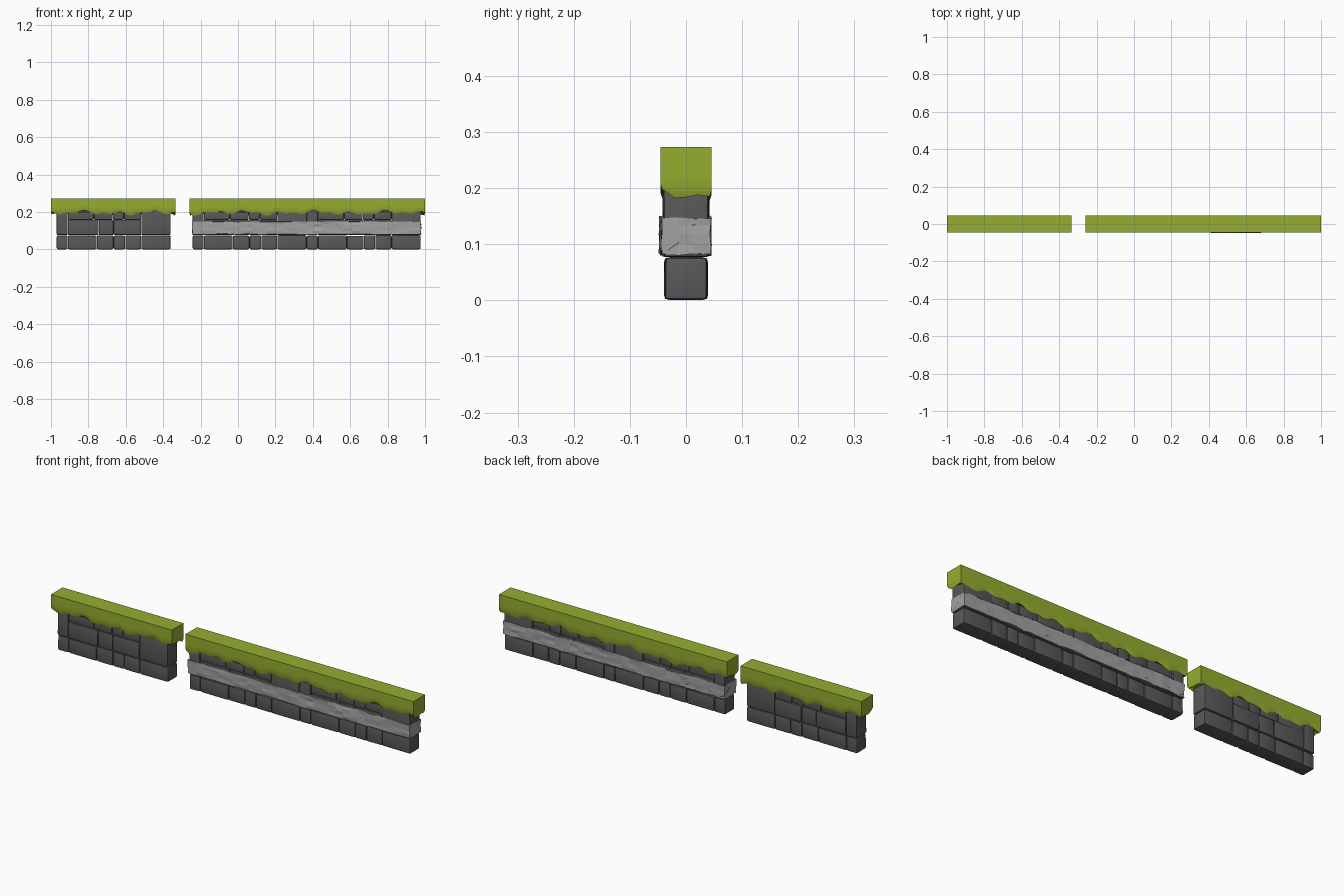
import bpy, bmesh, math, random
from mathutils import Vector

if "Cube" in bpy.data.objects:
    bpy.data.objects.remove(bpy.data.objects["Cube"])

random.seed(7)


def material(name, rgb):
    m = bpy.data.materials.new(name)
    m.diffuse_color = (*rgb, 1)
    m.use_nodes = True
    m.node_tree.nodes["Principled BSDF"].inputs["Base Color"].default_value = m.diffuse_color
    return m


STONE = material("dark_stone", (0.10, 0.10, 0.10))
PALE = material("pale_mortar", (0.36, 0.36, 0.36))
MOSS = material("moss_green", (0.30, 0.42, 0.03))


def finish(bm, name, mat, angle=None):
    bmesh.ops.recalc_face_normals(bm, faces=bm.faces)
    me = bpy.data.meshes.new(name)
    bm.to_mesh(me)
    bm.free()
    ob = bpy.data.objects.new(name, me)
    bpy.context.collection.objects.link(ob)
    me.materials.append(mat)
    if angle:
        bpy.ops.object.select_all(action='DESELECT')
        ob.select_set(True)
        bpy.context.view_layer.objects.active = ob
        bpy.ops.object.shade_smooth_by_angle(angle=math.radians(angle))
    return ob


def perimeter(x0, x1, hy, nx, ny=4):
    """Points around a rectangle, counter-clockwise from front left."""
    w = x1 - x0
    return ([(x0 + w * i / nx, -hy) for i in range(nx)]
            + [(x1, -hy + 2 * hy * i / ny) for i in range(ny)]
            + [(x1 - w * i / nx, hy) for i in range(nx)]
            + [(x0, hy - 2 * hy * i / ny) for i in range(ny)])


def loft(name, rings, mat, angle=None):
    """Skin a stack of closed rings and cap both ends."""
    bm = bmesh.new()
    vs = [[bm.verts.new(p) for p in r] for r in rings]
    n = len(vs[0])
    for a, b in zip(vs, vs[1:]):
        for i in range(n):
            j = (i + 1) % n
            bm.faces.new((a[i], a[j], b[j], b[i]))
    bm.faces.new(vs[0][::-1])
    bm.faces.new(vs[-1])
    return finish(bm, name, mat, angle)


def stones(name, blocks, edge):
    """Rounded, slightly uneven blocks: (x0, x1, half depth, z0, z1)."""
    bm = bmesh.new()
    for x0, x1, hy, z0, z1 in blocks:
        c = bmesh.ops.create_cube(bm, size=1)["verts"]
        hy += random.uniform(-0.0015, 0.001)
        for v in c:
            v.co = Vector(((x0 + x1) / 2 + v.co.x * (x1 - x0 - 0.001),
                           v.co.y * 2 * hy + random.uniform(-0.001, 0.001),
                           (z0 + z1) / 2 + v.co.z * (z1 - z0)))
    bmesh.ops.bevel(bm, geom=bm.edges[:], offset=edge, segments=2,
                    profile=0.6, affect='EDGES', clamp_overlap=True)
    return finish(bm, name, STONE, 50)


def moss(name, x0, x1, phase):
    """Moss cap with an uneven dripping lower edge."""
    nx = round((x1 - x0) / 0.012)

    def drip(x, y):
        s = x * 34 + phase + y * 45
        return (0.192 + 0.006 * math.sin(s) + 0.005 * math.sin(1.9 * s + 1)
                + 0.004 * math.sin(0.43 * s + 2) - y * 0.06)

    rings = []
    # (inset, blend from drip edge to top)
    for inset, t in ((0.012, 0.10), (0.004, 0.0), (0.0, 0.12), (0.0, 0.45),
                     (0.0, 0.8), (0.0, 1.0)):
        outer = perimeter(x0, x1, 0.0455, nx)
        ring = perimeter(x0 + inset, x1 - inset, 0.0455 - inset, nx)
        rings.append([(p[0], p[1], drip(*o) * (1 - t) + 0.273 * t)
                      for p, o in zip(ring, outer)])
    return loft(name, rings, MOSS, 60)


# Repeating module of stone joints, measured from its left end
LOWER = [0, .06, .215, .305, .367, .453, .61]
MIDDLE = [0, .06, .225, .305, .453, .61]
UPPER = [.06, .20, .30, .36, .453]


def wall(label, starts, mid_depth):
    low, mid, top = [], [], []
    for s in starts:
        for a, b in zip(LOWER, LOWER[1:]):
            low.append((s + a, s + b, 0.0375, 0.001,
                        0.075 + random.uniform(-.002, .002)))
        for a, b in zip(MIDDLE, MIDDLE[1:]):
            tall = a in (0, .453)   # end stones run up under the moss
            mid.append((s + a, s + b, mid_depth, 0.077, 0.21 if tall else 0.158))
        for a, b in zip(UPPER, UPPER[1:]):
            top.append((s + a, s + b, 0.037, 0.158,
                        0.205 + random.uniform(-.004, .004)))
    stones(label + "_lower_course", low, 0.008)
    stones(label + "_middle_course", mid, 0.007)
    stones(label + "_upper_course", top, 0.006)


wall("short_wall", [-0.97], 0.040)
wall("long_wall", [-0.243, 0.367], 0.0415)
moss("short_wall_moss", -1.0, -0.333, 0.5)
moss("long_wall_moss", -0.258, 1.0, 2.0)

# Uneven pale core that breaks through the long wall's middle course
core = []
for z in (0.082, 0.10, 0.118, 0.135, 0.148):
    ring = []
    for x, y in perimeter(-0.242, 0.976, 0.0415, 30, 3):
        bare = 0.003 if 0.38 < x < 0.68 and y < 0 else 0
        d = random.uniform(-0.0045, 0.0022) - bare
        px = x + math.copysign(d, x - 0.367) if abs(x - 0.367) > 0.6 else x
        py = y + math.copysign(d, y) if abs(y) > 0.04 else y
        ring.append((px, py, z + random.uniform(-0.003, 0.003)))
    core.append(ring)
loft("long_wall_pale_core", core, PALE)
